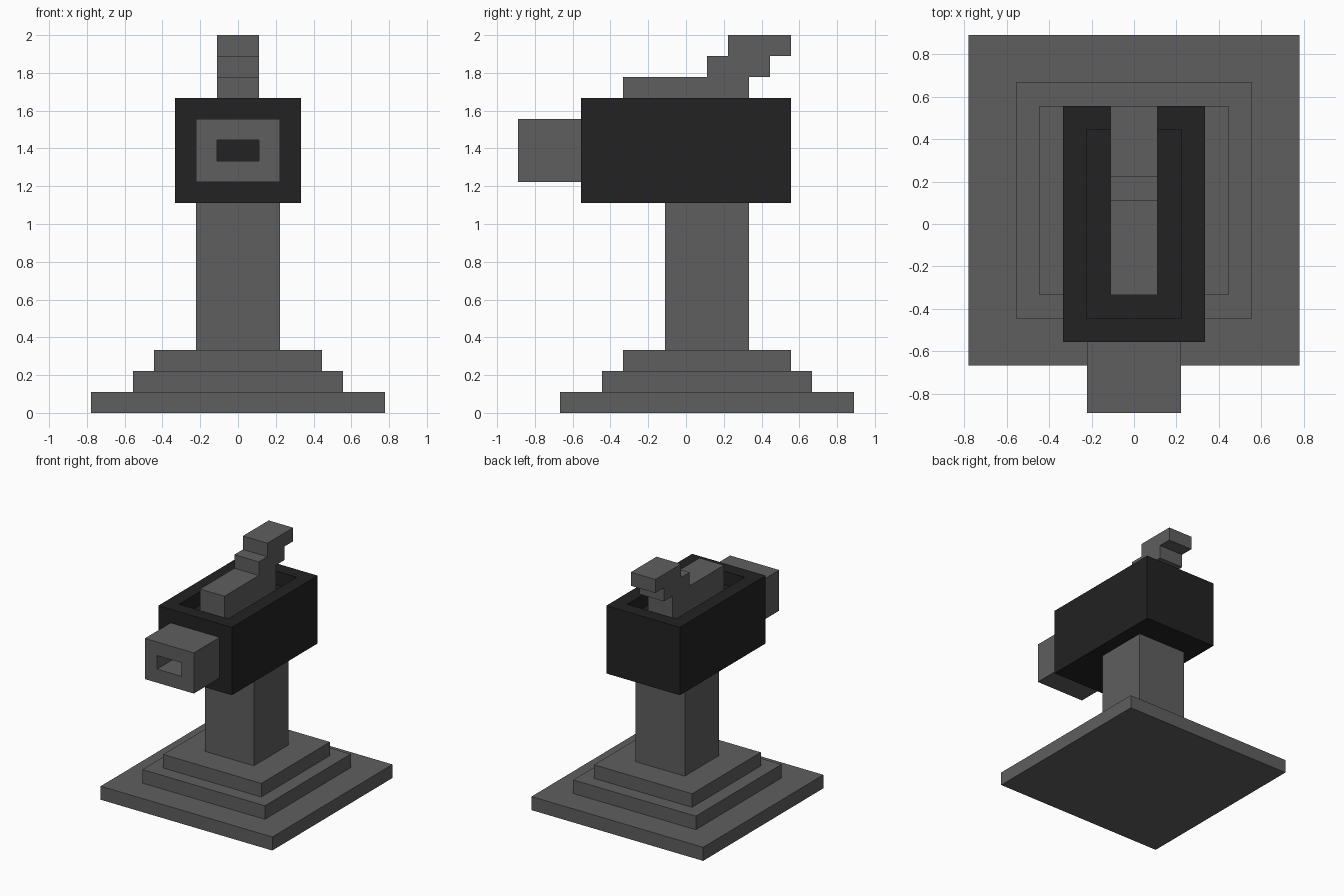
import bpy, bmesh
from mathutils import Vector

if "Cube" in bpy.data.objects:
    bpy.data.objects.remove(bpy.data.objects["Cube"])

U = 1 / 9  # the model sits on a grid of ninths


def material(name, v):
    m = bpy.data.materials.new(name)
    m.diffuse_color = (v, v, v, 1)
    m.use_nodes = True
    m.node_tree.nodes["Principled BSDF"].inputs["Base Color"].default_value = m.diffuse_color
    return m


GREY = material("mid grey", 0.114)
DARK = material("near black", 0.016)


def finish(bm, name, mat):
    bmesh.ops.recalc_face_normals(bm, faces=bm.faces)
    me = bpy.data.meshes.new(name)
    bm.to_mesh(me)
    bm.free()
    me.materials.append(mat)
    ob = bpy.data.objects.new(name, me)
    bpy.context.collection.objects.link(ob)
    return ob


def box(hx, y0, y1, z0, z1):
    """Box symmetric in x, given in grid units."""
    bm = bmesh.new()
    bmesh.ops.create_cube(bm, size=1)
    for v in bm.verts:
        v.co = Vector((v.co.x * 2 * hx, y0 + (v.co.y + .5) * (y1 - y0),
                       z0 + (v.co.z + .5) * (z1 - z0))) * U
    bm.normal_update()
    return bm


def recess(bm, direction, depth):
    """Inset the face looking along direction by one unit and push it in."""
    d = Vector(direction)
    face = max(bm.faces, key=lambda f: f.normal.dot(d))
    bmesh.ops.inset_region(bm, faces=[face], thickness=U, use_even_offset=True)
    # straight walls: extrude the inner face inwards
    inner = bmesh.ops.extrude_discrete_faces(bm, faces=[face])["faces"][0]
    bmesh.ops.translate(bm, verts=inner.verts, vec=-d * depth * U)
    return inner


# stepped base and column
for name, dims in {"base_plate": (7, -6, 8, 0, 1),
                   "middle_step": (5, -4, 6, 1, 2),
                   "top_step": (4, -3, 5, 2, 3),
                   "column": (2, -1, 3, 3, 10)}.items():
    finish(box(*dims), name, GREY)

# dark body with a shallow tray in its top
bm = box(3, -5, 5, 10, 15)
recess(bm, (0, 0, 1), 1)
finish(bm, "body", DARK)

# hollow nozzle, open at the back so the dark body shows through
bm = box(2, -8, -5, 11, 14)
back = max(bm.faces, key=lambda f: f.normal.y)
inner = recess(bm, (0, -1, 0), 3)
bmesh.ops.delete(bm, geom=[back, inner], context="FACES")
finish(bm, "nozzle", GREY)

# stepped handle: side profile (y, z) extruded across x
profile = [(-3, 14), (3, 14), (3, 16), (4, 16), (4, 17), (5, 17),
           (5, 18), (2, 18), (2, 17), (1, 17), (1, 16), (-3, 16)]
bm = bmesh.new()
side = bm.faces.new([bm.verts.new((-U, y * U, z * U)) for y, z in profile])
ext = bmesh.ops.extrude_face_region(bm, geom=[side])["geom"]
bmesh.ops.translate(bm, vec=(2 * U, 0, 0),
                    verts=[g for g in ext if isinstance(g, bmesh.types.BMVert)])
if not side.is_valid or len(bm.faces) < 14:
    bm.faces.new([v for v in bm.verts if v.co.x < 0])
finish(bm, "handle", GREY)
